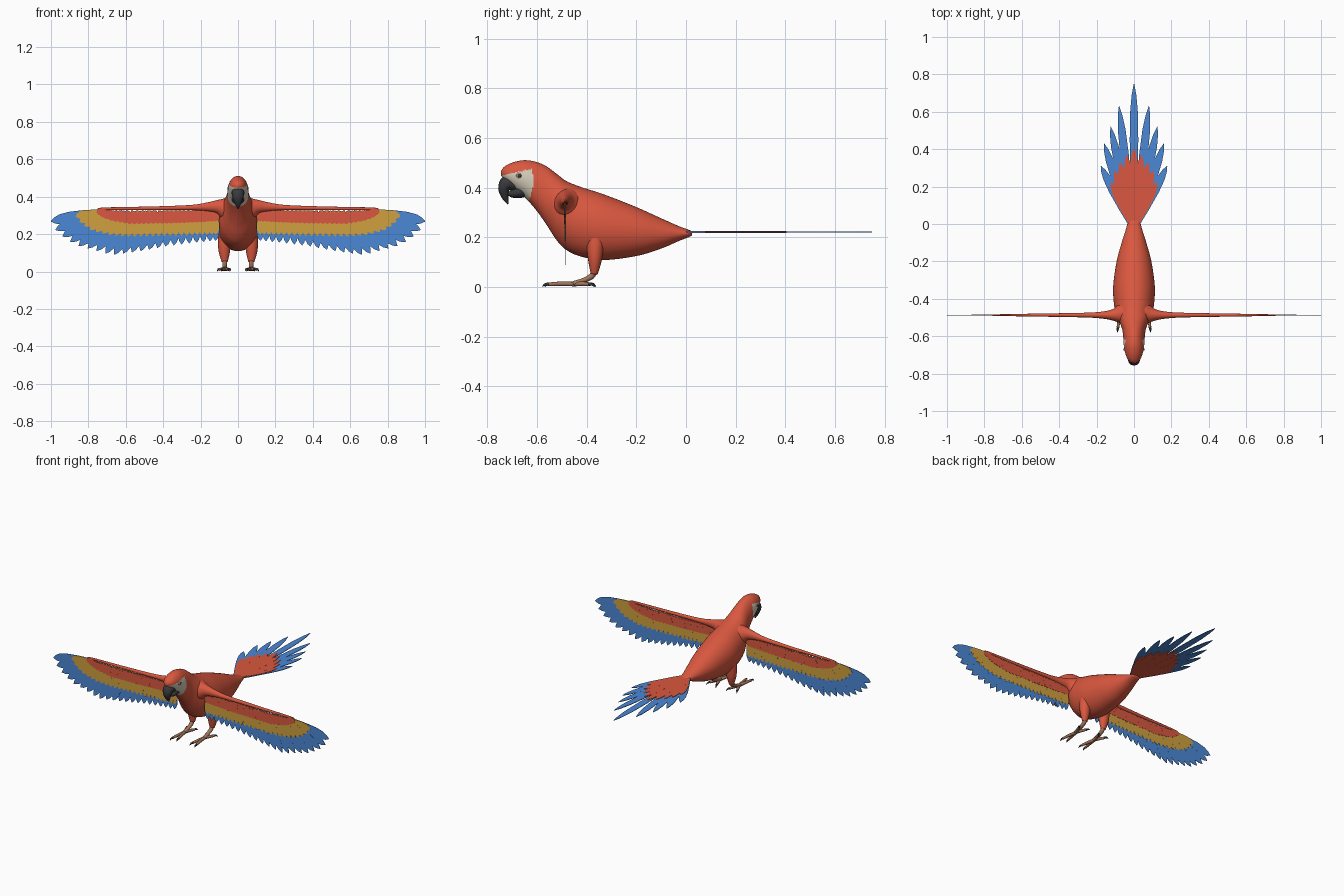
import bpy, bmesh, math
from mathutils import Vector

if "Cube" in bpy.data.objects:
    bpy.data.objects.remove(bpy.data.objects["Cube"])


def material(name, rgb):
    m = bpy.data.materials.new(name)
    m.diffuse_color = (*rgb, 1)
    m.use_nodes = True
    m.node_tree.nodes["Principled BSDF"].inputs["Base Color"].default_value = m.diffuse_color
    return m


RED = material("red plumage", (0.70, 0.097, 0.050))
BLUE = material("blue plumage", (0.070, 0.245, 0.66))
GOLD = material("golden plumage", (0.63, 0.35, 0.05))
CREAM = material("cream face", (0.66, 0.60, 0.48))
DARK = material("dark horn", (0.042, 0.042, 0.046))
TAN = material("tan skin", (0.36, 0.18, 0.105))
GREY = material("grey iris", (0.27, 0.25, 0.20))


def finish(name, bm, mats, smooth=True, mirror=False):
    bmesh.ops.recalc_face_normals(bm, faces=bm.faces[:])
    me = bpy.data.meshes.new(name)
    bm.to_mesh(me)
    bm.free()
    for m in mats:
        me.materials.append(m)
    for p in me.polygons:
        p.use_smooth = smooth
    ob = bpy.data.objects.new(name, me)
    bpy.context.collection.objects.link(ob)
    if mirror:
        mod = ob.modifiers.new("mirror", 'MIRROR')
        mod.use_mirror_merge = False
    return ob


def spline(rows, n):
    """Catmull-Rom through rows of numbers."""
    out = []
    for i in range(len(rows) - 1):
        a, b, c, d = (rows[max(0, min(len(rows) - 1, i + k))] for k in (-1, 0, 1, 2))
        for j in range(n):
            t = j / n
            out.append([0.5 * (2 * q + (r - p) * t + (2 * p - 5 * q + 4 * r - s) * t * t
                               + (3 * q - p - 3 * r + s) * t ** 3)
                        for p, q, r, s in zip(a, b, c, d)])
    out.append(list(rows[-1]))
    return out


def loft(bm, rings):
    vs = [[bm.verts.new(p) for p in r] for r in rings]
    n = len(vs[0])
    for a, b in zip(vs, vs[1:]):
        for i in range(n):
            bm.faces.new((a[i], a[(i + 1) % n], b[(i + 1) % n], b[i]))
    bm.faces.new(vs[0])
    bm.faces.new(vs[-1])


def tube(bm, pts, side=(1, 0, 0), n=16, sub=5):
    """Tapered limb: pts are (x, y, z, radius along side, other radius)."""
    rows = spline(pts, sub)
    rings = []
    for i, r in enumerate(rows):
        c = Vector(r[:3])
        tan = (Vector(rows[min(i + 1, len(rows) - 1)][:3]) - Vector(rows[max(i - 1, 0)][:3])).normalized()
        u = Vector(side)
        u = (u - tan * u.dot(tan)).normalized()
        w = tan.cross(u)
        rings.append([c + u * math.cos(a) * r[3] + w * math.sin(a) * r[4]
                      for a in (2 * math.pi * k / n for k in range(n))])
    loft(bm, rings)


def feather(bm, base, tip, width, thick, place):
    """Thin leaf-shaped plate from base to tip, laid in a plane by place(u, v, depth)."""
    base, tip = Vector(base), Vector(tip)
    d = tip - base
    nrm = Vector((-d.y, d.x)).normalized() * width / 2
    prof = [(0, .35), (.3, .75), (.6, 1), (.8, .9), (.92, .55), (1, .05)]
    line = [base + d * t + nrm * w for t, w in prof] + [base + d * t - nrm * w for t, w in reversed(prof)]
    f, b = ([bm.verts.new(place(p.x, p.y, s * thick / 2)) for p in line] for s in (-1, 1))
    bm.faces.new(f)
    bm.faces.new(b[::-1])
    for i in range(len(line)):
        j = (i + 1) % len(line)
        bm.faces.new((f[i], b[i], b[j], f[j]))


def along(path, s):
    """Point at arc-length fraction s of a polyline."""
    path = [Vector(p) for p in path]
    seg = [(q - p).length for p, q in zip(path, path[1:])]
    left = s * sum(seg)
    for p, q, l in zip(path, path[1:], seg):
        if left <= l + 1e-9:
            return p.lerp(q, left / l)
        left -= l
    return path[-1]


# body and head: (y, top z, bottom z, half width)
sections = [(-.746, .466, .450, .007), (-.735, .482, .436, .024), (-.715, .495, .415, .038),
            (-.685, .506, .390, .048), (-.645, .511, .357, .055), (-.60, .503, .305, .058),
            (-.56, .485, .248, .064), (-.52, .455, .187, .080), (-.48, .426, .148, .098),
            (-.42, .402, .122, .108), (-.33, .373, .109, .111), (-.20, .322, .125, .093),
            (-.10, .277, .155, .066), (-.03, .246, .185, .044), (.015, .229, .203, .031),
            (.025, .222, .211, .015)]
bm = bmesh.new()
N = 72
loft(bm, [[(hw * math.cos(a), y, (zt + zb) / 2 + (zt - zb) / 2 * math.sin(a))
           for a in (2 * math.pi * k / N for k in range(N))] for y, zt, zb, hw in spline(sections, 9)])
for f in bm.faces:  # bare cheek patch
    c = f.calc_center_median()
    if c.y < -.615 - 3 * (c.z - .43) ** 2 and c.z < .450 + .22 * (c.y + .74):
        f.material_index = 1
finish("body", bm, [RED, CREAM])

# hooked beak
bm = bmesh.new()
tube(bm, [(0, -.675, .412, .032, .026), (0, -.715, .420, .034, .032), (0, -.733, .400, .030, .024),
          (0, -.731, .372, .021, .017), (0, -.724, .350, .011, .009), (0, -.716, .334, .002, .002)])
finish("upper_beak", bm, [DARK])
bm = bmesh.new()
tube(bm, [(0, -.645, .388, .032, .024), (0, -.675, .382, .033, .024),
          (0, -.700, .376, .024, .016), (0, -.718, .378, .010, .006)])
finish("lower_beak", bm, [DARK])

# eyes
for name, x, r, mat in (("iris", .046, .015, GREY), ("pupil", .0495, .008, DARK)):
    bm = bmesh.new()
    bmesh.ops.create_uvsphere(bm, u_segments=20, v_segments=12, radius=1)
    for v in bm.verts:
        v.co = Vector((x + v.co.x * .007, -.67 + v.co.y * r, .448 + v.co.z * r))
    finish(name, bm, [mat], mirror=True)

# wing arms
bm = bmesh.new()
tube(bm, [(.03, -.475, .330, .080, .075), (.075, -.482, .340, .052, .056), (.11, -.486, .347, .032, .036),
          (.16, -.487, .346, .020, .024), (.25, -.487, .342, .013, .014), (.45, -.487, .338, .009, .010),
          (.70, -.487, .336, .005, .007), (.75, -.487, .335, .002, .003)], side=(0, 1, 0), n=24)
finish("wing_arm", bm, [RED], mirror=True)


# wing feather rows, each thicker than the one it covers
def wing_row(name, tips, count, w0, w1, thick, x_end, mat):
    bm = bmesh.new()
    for i in range(count):
        t = i / (count - 1)
        lift = .0004 * (i % 2)
        feather(bm, (.115 + (x_end - .115) * t ** .88, .328 - .006 * t), along(tips, t ** 1.15),
                w0 + (w1 - w0) * t, thick + lift, lambda u, v, d: (u, -.487 + d, v))
    finish(name, bm, [mat], smooth=False, mirror=True)


wing_row("flight_feathers", [(.12, .165), (.25, .152), (.37, .137), (.5, .112), (.6, .098), (.68, .087),
                             (.77, .115), (.86, .138), (.92, .172), (.972, .215), (1.0, .268)],
         22, .040, .060, .002, .75, BLUE)
wing_row("middle_coverts", [(.12, .198), (.35, .19), (.6, .187), (.70, .195), (.79, .222), (.84, .255),
                            (.868, .295)], 26, .036, .045, .005, .74, GOLD)
wing_row("upper_coverts", [(.12, .268), (.35, .257), (.58, .252), (.68, .272), (.73, .292), (.757, .318)],
         28, .040, .036, .008, .70, RED)


# tail fan
def tail_row(name, tips, width, thick, mat):
    bm = bmesh.new()
    for i, (x, y) in enumerate(tips):
        for s in ((1, -1) if x else (1,)):
            feather(bm, (s * x * .10, -.01), (s * x, y), width, thick + .0005 * (i % 2),
                    lambda u, v, d: (u, v, .222 + d))
    finish(name, bm, [mat], smooth=False)


tail_row("tail_feathers", [(0, .75), (.08, .63), (.125, .52), (.16, .43), (.177, .31)], .046, .003, BLUE)
tail_row("tail_coverts", [(0, .405), (.04, .37), (.075, .33), (.103, .285), (.122, .225)], .046, .008, RED)

# legs
bm = bmesh.new()
tube(bm, [(.070, -.360, .240, .030, .040), (.073, -.366, .160, .034, .034),
          (.073, -.367, .105, .030, .027), (.071, -.370, .052, .016, .014)])
finish("thigh", bm, [RED], mirror=True)
bm = bmesh.new()
tube(bm, [(.071, -.366, .070, .013, .012), (.071, -.380, .044, .013, .012),
          (.071, -.415, .026, .012, .010), (.071, -.455, .014, .013, .010)])
finish("shank", bm, [TAN], mirror=True)

# toes and claws: two forward, two back
toes, claws = bmesh.new(), bmesh.new()
for x, y in ((.052, -.545), (.086, -.555), (.046, -.385), (.100, -.390)):
    a, b = Vector((.071, -.448, 0)), Vector((x, y, 0))
    d = (b - a).normalized()
    side = (-d.y, d.x, 0)
    m, e, tip = a.lerp(b, .55), b + d * .012, b + d * .024
    tube(toes, [(*a.xy, .012, .010, .009), (*m.xy, .013, .009, .009),
                (*b.xy, .011, .007, .007)], side, 12)
    tube(claws, [(*b.xy, .012, .006, .006), (*e.xy, .011, .005, .005), (*tip.xy, .002, .001, .0015)], side, 10)
finish("toes", toes, [TAN], mirror=True)
finish("claws", claws, [DARK], mirror=True)
